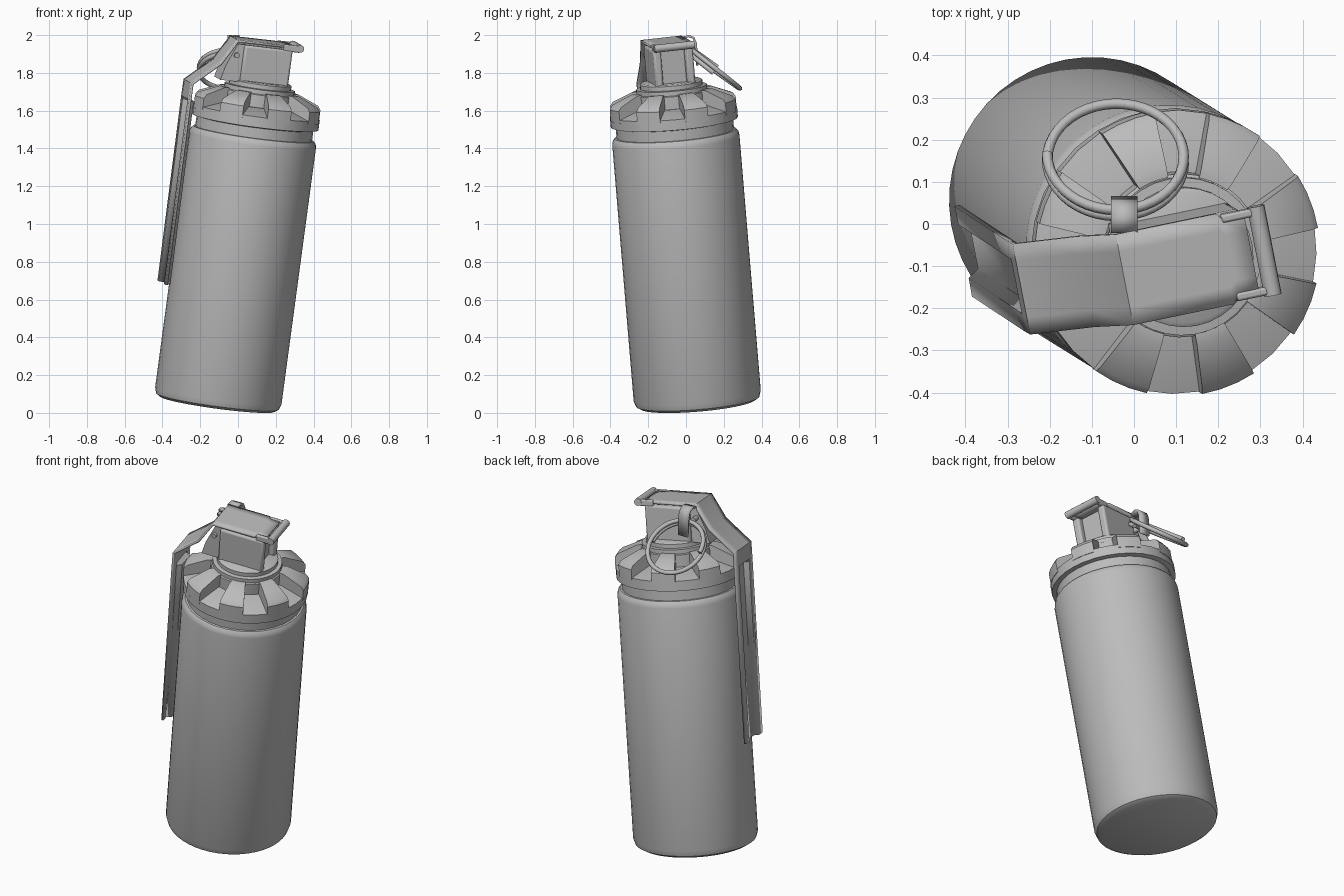
import bpy, bmesh, math
from mathutils import Matrix, Vector

if "Cube" in bpy.data.objects:
    bpy.data.objects.remove(bpy.data.objects["Cube"])

# single painted-metal grey
grey = bpy.data.materials.new("metal grey")
grey.diffuse_color = (0.5, 0.5, 0.5, 1)
grey.use_nodes = True
grey.node_tree.nodes["Principled BSDF"].inputs["Base Color"].default_value = grey.diffuse_color

# leaning frame: local z runs along the canister, the lever lies on local -x
Z = Vector((0.1328, -0.0825, 0.9877)).normalized()
Y = Vector((-0.1897, 0.976, 0.107))
Y = (Y - Z * Y.dot(Z)).normalized()
X = Y.cross(Z)
FRAME = Matrix((X, Y, Z)).transposed().to_4x4()
FRAME.translation = (-0.11, 0.063, 0.047)


def finish(name, bm, frame=FRAME, angle=35):
    bmesh.ops.remove_doubles(bm, verts=bm.verts, dist=1e-5)
    bmesh.ops.recalc_face_normals(bm, faces=bm.faces)
    bm.transform(frame)
    me = bpy.data.meshes.new(name)
    bm.to_mesh(me)
    bm.free()
    me.materials.append(grey)
    ob = bpy.data.objects.new(name, me)
    bpy.context.collection.objects.link(ob)
    bpy.ops.object.select_all(action='DESELECT')
    ob.select_set(True)
    bpy.context.view_layer.objects.active = ob
    bpy.ops.object.shade_smooth_by_angle(angle=math.radians(angle))
    return ob


def sweep(bm, profile, a0, a1, n, closed=False):
    """Revolve an (r, z) profile; closed profiles get end caps."""
    rows = []
    for i in range(n + 1):
        a = math.radians(a0 + (a1 - a0) * i / n)
        rows.append([bm.verts.new((r * math.cos(a), r * math.sin(a), z)) for r, z in profile])
    m = len(profile)
    for p, q in zip(rows, rows[1:]):
        for j in range(m if closed else m - 1):
            k = (j + 1) % m
            bm.faces.new((p[j], p[k], q[k], q[j]))
    if closed:
        bm.faces.new(rows[0])
        bm.faces.new(rows[-1])
    else:
        for j, flip in ((0, 1), (-1, 0)):
            bm.faces.new([r[j] for r in rows[:-1]])


def lathe(name, profile, n=32):
    bm = bmesh.new()
    sweep(bm, profile, -1.25, 358.75, n)
    return finish(name, bm)


def extrude(name, outline, y0, y1):
    """Extrude an (x, z) outline along y."""
    bm = bmesh.new()
    f = bm.faces.new([bm.verts.new((x, y0, z)) for x, z in outline])
    g = bmesh.ops.extrude_face_region(bm, geom=[f])['geom']
    bmesh.ops.translate(bm, vec=(0, y1 - y0, 0), verts=[v for v in g if isinstance(v, bmesh.types.BMVert)])
    return finish(name, bm)


def box(name, x0, x1, y0, y1, z0, z1, bevel=0):
    ob = extrude(name, [(x0, z0), (x1, z0), (x1, z1), (x0, z1)], y0, y1)
    if bevel:
        b = ob.modifiers.new("bevel", 'BEVEL')
        b.width, b.segments = bevel, 2
    return ob


def rod(name, a, b, r, n=12):
    a, b = Vector(a), Vector(b)
    bm = bmesh.new()
    m = Matrix.Translation((a + b) / 2) @ (b - a).to_track_quat('Z', 'Y').to_matrix().to_4x4()
    bmesh.ops.create_cone(bm, cap_ends=True, segments=n, radius1=r, radius2=r,
                          depth=(b - a).length, matrix=m)
    return finish(name, bm)


# canister and neck
lathe("canister", [(0.305, 0), (0.328, 0.014), (0.338, 0.045), (0.338, 1.415),
                   (0.334, 1.435), (0.322, 1.45), (0.30, 1.453)], 48)
lathe("neck", [(0.312, 1.44), (0.312, 1.515)])

# notched crown: low base plus eight teeth
lathe("crown_base", [(0.30, 1.505), (0.338, 1.512), (0.338, 1.568), (0.21, 1.605), (0.18, 1.605)])
bm = bmesh.new()
tooth = [(0.19, 1.55), (0.34, 1.55), (0.34, 1.615), (0.325, 1.636), (0.215, 1.682), (0.19, 1.682)]
for i in range(8):
    c = 10 + 45 * i
    sweep(bm, tooth, c - 11.25, c + 11.25, 3, closed=True)
finish("crown_teeth", bm)

# stepped collar
lathe("collar", [(0.195, 1.60), (0.195, 1.672), (0.188, 1.676), (0.188, 1.70),
                 (0.166, 1.702), (0.166, 1.725), (0.155, 1.732)])

# fuse head: core between two cheeks, open at the hinge end
box("head_core", -0.125, 0.095, -0.09, 0.09, 1.70, 1.915)
for s, label in ((-1, "front"), (1, "back")):
    y0, y1 = sorted((s * 0.065, s * 0.108))
    box("head_cheek_" + label, -0.13, 0.13, y0, y1, 1.71, 1.92, 0.012)
    y0, y1 = sorted((s * 0.085, s * 0.105))
    box("hinge_tab_" + label, 0.08, 0.17, y0, y1, 1.912, 1.948, 0.006)
extrude("pin_bracket", [(-0.12, 1.72), (-0.235, 1.72), (-0.215, 1.80), (-0.165, 1.92), (-0.12, 1.92)],
        -0.085, 0.085)
rod("hinge_pin", (0.167, -0.108, 1.934), (0.167, 0.108, 1.934), 0.021)

# safety lever: bent sheet with a pressed groove down the arm
# rows: x, z, half width, groove depth
rows = [(0.135, 1.937, 0.088, 0), (0.085, 1.937, 0.09, 0), (0.07, 1.937, 0.11, 0),
        (-0.172, 1.937, 0.11, 0), (-0.247, 1.807, 0.11, 0), (-0.386, 1.683, 0.11, 0),
        (-0.386, 1.60, 0.11, 0), (-0.386, 1.585, 0.11, 0.026), (-0.380, 0.606, 0.11, 0.026)]
cols = [(-1, 0), (-0.62, 0), (-0.46, 1), (0.46, 1), (0.62, 0), (1, 0)]
bm = bmesh.new()
grid = [[bm.verts.new((x + d * g, w * c, z)) for c, g in cols] for x, z, w, d in rows]
for p, q in zip(grid, grid[1:]):
    for j in range(len(cols) - 1):
        bm.faces.new((p[j], p[j + 1], q[j + 1], q[j]))
lever = finish("safety_lever", bm, angle=20)
sol = lever.modifiers.new("sheet", 'SOLIDIFY')
sol.thickness, sol.offset = 0.013, 0

# pull pin and the strap that holds the ring (upright frame)
rod("pull_pin", (-0.165, -0.10, 1.86), (-0.165, 0.13, 1.86), 0.014)
strap = [(-0.02, 1.985), (0.015, 1.995), (0.04, 1.985), (0.052, 1.955), (0.06, 1.84)]
bm = bmesh.new()
pairs = [[bm.verts.new((x, y, z)) for x in (-0.055, 0.008)] for y, z in strap]
for p, q in zip(pairs, pairs[1:]):
    bm.faces.new((p[0], p[1], q[1], q[0]))
ob = finish("ring_strap", bm, Matrix())
sol = ob.modifiers.new("sheet", 'SOLIDIFY')
sol.thickness, sol.offset = 0.012, 0

# split pull ring: one and a half turns of round wire
U, V = Vector((1, 0, 0)), Vector((0, 0.8, -0.6))
N = U.cross(V).normalized()
N = N if N.z > 0 else -N
centre, R, wire, steps, sides = Vector((-0.044, 0.156, 1.815)), 0.162, 0.0125, 66, 8
bm = bmesh.new()
loops = []
for i in range(steps + 1):
    t = i / steps
    a = math.radians(180 + 540 * t)
    out = U * math.cos(a) + V * math.sin(a)
    mid = centre + out * R + N * (0.018 - 0.036 * t)
    loops.append([bm.verts.new(mid + (out * math.cos(b) + N * math.sin(b)) * wire)
                  for b in (2 * math.pi * k / sides for k in range(sides))])
for p, q in zip(loops, loops[1:]):
    for k in range(sides):
        n = (k + 1) % sides
        bm.faces.new((p[k], p[n], q[n], q[k]))
bm.faces.new(loops[0])
bm.faces.new(loops[-1])
finish("pull_ring", bm, Matrix(), 50)
